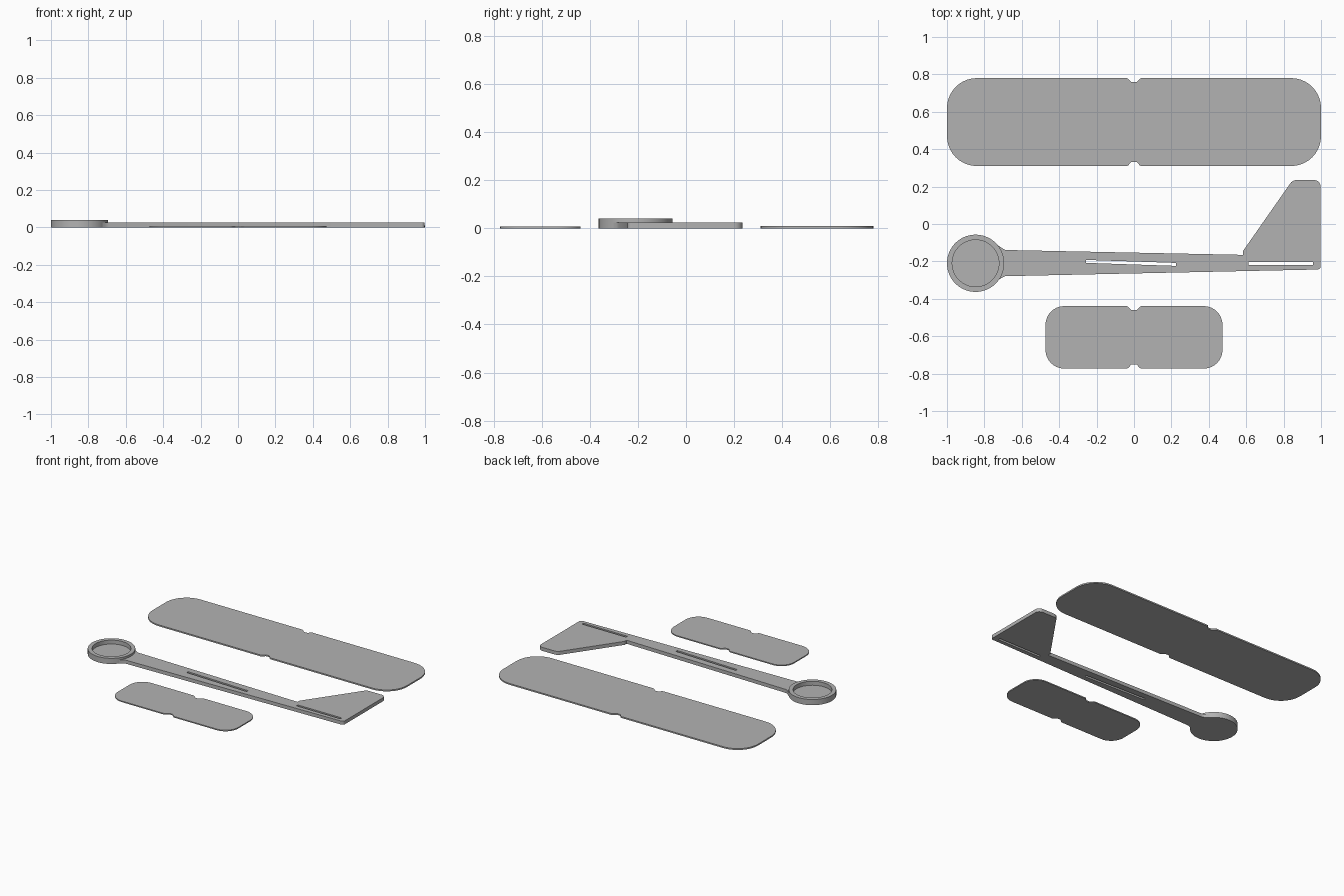
import bpy
import bmesh
import math
from mathutils import Vector

cube = bpy.data.objects.get("Cube")
if cube:
    bpy.data.objects.remove(cube, do_unlink=True)

grey = bpy.data.materials.new("Plain grey")
grey.use_nodes = True
COLOUR = (0.45, 0.45, 0.45, 1)
grey.diffuse_color = COLOUR
grey.node_tree.nodes["Principled BSDF"].inputs["Base Color"].default_value = COLOUR


def rounded(corners, steps=10):
    """Closed outline from (x, y, radius) corners, with true fillet arcs."""
    out = []
    for i, (x, y, r) in enumerate(corners):
        p = Vector((x, y))
        if r == 0:
            out.append(p)
            continue
        a = (Vector(corners[i - 1][:2]) - p).normalized()
        b = (Vector(corners[(i + 1) % len(corners)][:2]) - p).normalized()
        half = a.angle(b) / 2
        centre = p + (a + b).normalized() * r / math.sin(half)
        start = p + a * r / math.tan(half) - centre
        end = p + b * r / math.tan(half) - centre
        sweep = start.angle_signed(end)
        for k in range(steps + 1):
            t = -sweep * k / steps
            c, s = math.cos(t), math.sin(t)
            out.append(centre + Vector((start.x * c - start.y * s, start.x * s + start.y * c)))
    return out


def finish(obj):
    obj.data.materials.clear()
    obj.data.materials.append(grey)
    bpy.ops.object.select_all(action='DESELECT')
    obj.select_set(True)
    bpy.context.view_layer.objects.active = obj
    bpy.ops.object.shade_smooth_by_angle(angle=math.radians(30))


def plate(name, outlines, height):
    """Flat sheet standing on z = 0; outlines after the first become holes."""
    curve = bpy.data.curves.new(name, 'CURVE')
    curve.dimensions = '2D'
    curve.fill_mode = 'BOTH'
    curve.extrude = height / 2
    for points in outlines:
        spline = curve.splines.new('POLY')
        spline.points.add(len(points) - 1)
        for sp, p in zip(spline.points, points):
            sp.co = (p[0], p[1], 0, 1)
        spline.use_cyclic_u = True
    helper = bpy.data.objects.new(name + "_outline", curve)
    bpy.context.collection.objects.link(helper)
    mesh = bpy.data.meshes.new_from_object(helper.evaluated_get(bpy.context.evaluated_depsgraph_get()))
    bpy.data.objects.remove(helper, do_unlink=True)
    bm = bmesh.new()
    bm.from_mesh(mesh)
    bmesh.ops.translate(bm, verts=bm.verts, vec=(0, 0, height / 2))
    bmesh.ops.remove_doubles(bm, verts=bm.verts, dist=0.0001)
    bmesh.ops.recalc_face_normals(bm, faces=bm.faces)
    bm.to_mesh(mesh)
    bm.free()
    obj = bpy.data.objects.new(name, mesh)
    bpy.context.collection.objects.link(obj)
    finish(obj)


def notched_wing(name, half_span, y0, y1, radius, height):
    """Rounded rectangle with a notch in the middle of each long edge."""
    right = [(0.014, y0 + 0.022, 0.008), (0.034, y0, 0.02), (half_span, y0, radius),
             (half_span, y1, radius), (0.034, y1, 0.02), (0.014, y1 - 0.022, 0.008)]
    left = [(-x, y, r) for x, y, r in reversed(right)]
    plate(name, [rounded(right + left)], height)


def slot(x0, ya, x1, yb, width=0.016):
    w = width / 2
    return [(x0, ya - w), (x1, yb - w), (x1, yb + w), (x0, ya + w)]


# Main wing and tailplane
notched_wing("main_wing", 1.0, 0.31, 0.78, 0.16, 0.01)
notched_wing("tailplane", 0.473, -0.773, -0.439, 0.1, 0.008)

# Fuselage with fin, filleted into the nose cup, with two wing slots
CUP = Vector((-0.847, -0.21))
body = rounded([
    (-0.735, -0.283, 0), (-0.715, -0.279, 0), (0.998, -0.243, 0.018), (0.998, 0.235, 0.035),
    (0.848, 0.235, 0.04), (0.583, -0.144, 0.006), (0.583, -0.165, 0), (-0.69, -0.139, 0.03),
    (-0.735, -0.109, 0),
])
fillet = [(-0.735, -0.311), (-0.712, -0.29), (-0.69, -0.279)]
nose_arc = [CUP + Vector((math.cos(a), math.sin(a))) * 0.14
            for a in (math.radians(d) for d in range(40, -41, -10))]
plate("fuselage", [nose_arc + fillet + body[2:-1] + [body[-1]],
                   slot(-0.257, -0.2, 0.225, -0.216),
                   slot(0.613, -0.21, 0.958, -0.21)], 0.025)

# Nose cup: lathed profile with a thin floor
bm = bmesh.new()
profile = [(0, 0), (0.153, 0), (0.153, 0.04), (0.125, 0.04), (0.125, 0.012), (0, 0.012)]
verts = [bm.verts.new((r, 0, z)) for r, z in profile]
edges = [bm.edges.new(pair) for pair in zip(verts, verts[1:])]
bmesh.ops.spin(bm, geom=verts + edges, cent=(0, 0, 0), axis=(0, 0, 1),
               angle=math.tau, steps=72)
bmesh.ops.remove_doubles(bm, verts=bm.verts, dist=0.0001)
bmesh.ops.recalc_face_normals(bm, faces=bm.faces)
cup_mesh = bpy.data.meshes.new("nose_cup")
bm.to_mesh(cup_mesh)
bm.free()
cup = bpy.data.objects.new("nose_cup", cup_mesh)
cup.location = (CUP.x, CUP.y, 0)
bpy.context.collection.objects.link(cup)
finish(cup)
